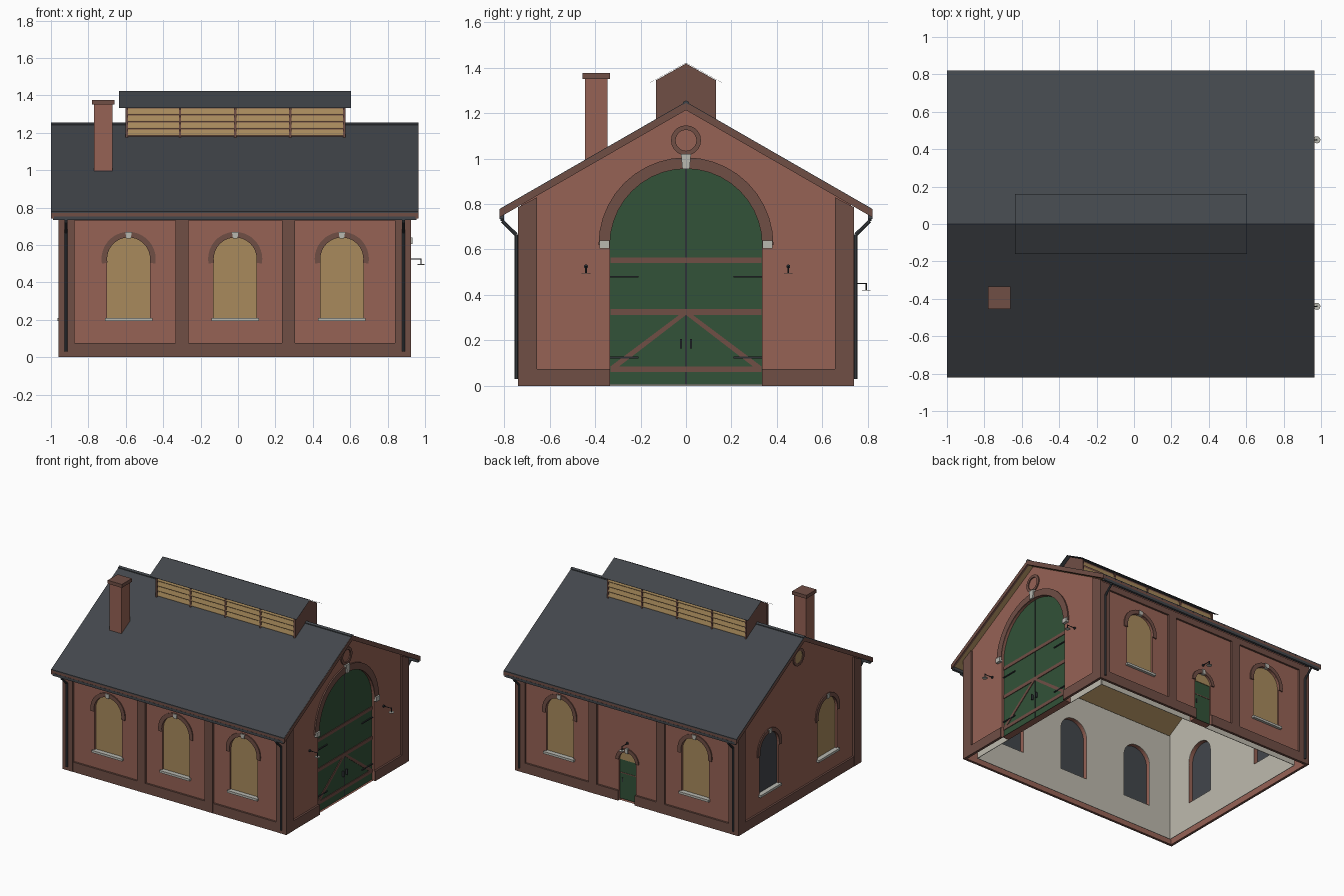
import bpy, bmesh, math
from mathutils import Vector, Matrix

if "Cube" in bpy.data.objects:
    bpy.data.objects.remove(bpy.data.objects["Cube"])


def mat(name, rgb):
    m = bpy.data.materials.new(name)
    lin = [((c / 255 + 0.055) / 1.055) ** 2.4 for c in rgb]
    m.diffuse_color = (*lin, 1)
    m.use_nodes = True
    m.node_tree.nodes["Principled BSDF"].inputs["Base Color"].default_value = m.diffuse_color
    return m


BRICK = mat("brick", (150, 98, 85))
DARK = mat("dark_brick", (112, 78, 69))
SLATE = mat("slate", (66, 70, 75))
TAN = mat("tan_wood", (168, 138, 92))
GREEN = mat("green_paint", (50, 82, 56))
STONE = mat("pale_stone", (184, 184, 176))
PLASTER = mat("plaster", (190, 186, 174))
IRON = mat("iron", (46, 50, 54))


def finish(name, bm, m):
    bmesh.ops.recalc_face_normals(bm, faces=bm.faces)
    me = bpy.data.meshes.new(name)
    bm.to_mesh(me)
    bm.free()
    me.materials.append(m)
    ob = bpy.data.objects.new(name, me)
    bpy.context.collection.objects.link(ob)
    return ob


def prism(name, pts, axis, a, b, m, caps=True):
    """Extrude a (u, z) outline along x or y from a to b."""
    bm = bmesh.new()
    place = (lambda u, z, d: (d, u, z)) if axis == 'x' else (lambda u, z, d: (u, d, z))
    f = bm.faces.new([bm.verts.new(place(u, z, a)) for u, z in pts])
    r = bmesh.ops.extrude_face_region(bm, geom=[f])
    vs = [v for v in r['geom'] if isinstance(v, bmesh.types.BMVert)]
    bmesh.ops.translate(bm, verts=vs, vec=Vector(place(0, 0, b - a)))
    if not caps:
        ends = [f for f in bm.faces if len(f.verts) == len(pts)]
        bmesh.ops.delete(bm, geom=ends, context='FACES_ONLY')
    return finish(name, bm, m)


def rect(u0, u1, z0, z1):
    return [(u0, z0), (u1, z0), (u1, z1), (u0, z1)]


def rod(name, a, b, r, m, sides=10):
    a, b = Vector(a), Vector(b)
    d = b - a
    bm = bmesh.new()
    rot = d.to_track_quat('Z', 'Y').to_matrix().to_4x4()
    bmesh.ops.create_cone(bm, cap_ends=True, segments=sides, radius1=r, radius2=r,
                          depth=d.length, matrix=Matrix.Translation((a + b) / 2) @ rot)
    return finish(name, bm, m)


def arc(c, z, r, a0=0, a1=180, n=20):
    return [(c + r * math.cos(math.radians(a0 + (a1 - a0) * i / n)),
             z + r * math.sin(math.radians(a0 + (a1 - a0) * i / n))) for i in range(n + 1)]


def arch(c, hw, z0, spring):
    return [(c - hw, z0), (c + hw, z0)] + arc(c, spring, hw)


def band(c, z, r0, r1, a0=0, a1=180):
    return arc(c, z, r1, a0, a1) + arc(c, z, r0, a0, a1)[::-1]


def chevron(hw, top, slope, t):
    e = top - slope * hw
    return [(-hw, e), (0, top), (hw, e), (hw, e - t), (0, top - t), (-hw, e - t)]


def gable(w):
    return [(-w, 0), (w, 0), (w, 1.22 - 0.575 * w), (0, 1.22), (-w, 1.22 - 0.575 * w)]


# wall sides: axis, panel plane, outward sign
SIDES = {'front': ('y', -0.725, -1), 'back': ('y', 0.725, 1),
         'right': ('x', 0.91, 1), 'left': ('x', -0.945, -1)}


def on(side, name, pts, d0, d1, m, caps=True):
    axis, p, s = SIDES[side]
    return prism(side + "_" + name, pts, axis, p + s * d0, p + s * d1, m, caps)


def cut(ob, cutters):
    for c in cutters:
        mod = ob.modifiers.new("opening", 'BOOLEAN')
        mod.operation, mod.solver, mod.object = 'DIFFERENCE', 'EXACT', c
    dg = bpy.context.evaluated_depsgraph_get()
    ob.data = bpy.data.meshes.new_from_object(ob.evaluated_get(dg))
    ob.modifiers.clear()


# openings per side
BAYS = (-0.585, -0.015, 0.555)
WIN = [(s, c) for s, cs in (('front', BAYS), ('back', BAYS[::2]), ('left', (-0.35, 0.35))) for c in cs]
openings = {s: [arch(c, 0.115, 0.2, 0.525) for t, c in WIN if t == s] for s in SIDES}
openings['back'].append(arch(-0.015, 0.07, -0.05, 0.31))
openings['right'].append(arch(0, 0.335, -0.05, 0.62))

# hollow walls: brick skin outside, plaster skin inside, brick reveals between
for s in SIDES:
    if s in ('front', 'back'):
        outer, inner = rect(-0.945, 0.91, 0, 0.79), rect(-0.887, 0.852, 0, 0.822)
    else:
        outer, inner = gable(0.725), gable(0.667)
    wall = on(s, "brick_wall", outer, -0.005, 0, BRICK)
    lining = on(s, "wall_lining", inner, -0.058, -0.054, PLASTER)
    cutters = [on(s, "cutter", o, -0.3, 0.1, BRICK) for o in openings[s]]
    cut(wall, cutters)
    cut(lining, cutters)
    for c in cutters:
        bpy.data.objects.remove(c)
    for o in openings[s]:
        on(s, "reveal", [(u, max(z, 0.002)) for u, z in o], -0.0575, -0.002, BRICK, caps=False)

# windows
for s, c in WIN:
    pane = SLATE if (s, c) == ('left', 0.35) else TAN
    on(s, "window_panel", arch(c, 0.115, 0.2, 0.525), -0.02, -0.015, pane)
    on(s, "window_glass", arch(c, 0.115, 0.2, 0.525), -0.025, -0.02, SLATE)
    on(s, "window_arch", band(c, 0.525, 0.115, 0.145, -10, 190), -0.003, 0.008, DARK)
    on(s, "window_keystone", [(c - 0.012, 0.635), (c + 0.012, 0.635), (c + 0.017, 0.668), (c - 0.017, 0.668)],
       -0.01, 0.014, STONE)
    on(s, "window_sill", rect(c - 0.127, c + 0.127, 0.193, 0.21), -0.015, 0.02, STONE)

# pilasters, plinths and top bands
for s in ('front', 'back'):
    for u0, u1 in ((-0.96, -0.875), (-0.335, -0.265), (0.235, 0.305), (0.84, 0.925)):
        on(s, "pilaster", rect(u0, u1, 0, 0.77), -0.002, 0.015, DARK)
    on(s, "top_band", rect(-0.945, 0.91, 0.73, 0.775), -0.002, 0.014, DARK)
for s, spans in (('front', [(-0.95, 0.915)]), ('back', [(-0.95, -0.085), (0.055, 0.915)]),
                 ('left', [(-0.73, 0.73)]), ('right', [(-0.73, -0.335), (0.335, 0.73)])):
    for u0, u1 in spans:
        on(s, "plinth", rect(u0, u1, 0, 0.075), -0.002, 0.014, DARK)
for s in ('left', 'right'):
    for k in (-1, 1):
        on(s, "corner_pilaster", [(k * 0.74, 0), (k * 0.655, 0), (k * 0.655, 0.83), (k * 0.74, 0.785)],
           -0.002, 0.015, DARK)
    on(s, "gable_ring", band(0, 1.08, 0.046, 0.066, 0, 360), -0.003, 0.008, DARK)
on('left', "gable_vent", arc(0, 1.08, 0.046, 0, 342, 19), -0.003, 0.003, TAN)

# large gable door
on('right', "door_leaves", arch(0, 0.335, 0.005, 0.62), -0.03, -0.015, GREEN)
on('right', "door_arch", band(0, 0.62, 0.335, 0.385), -0.003, 0.01, DARK)
on('right', "door_keystone", [(-0.016, 0.955), (0.016, 0.955), (0.022, 1.02), (-0.022, 1.02)], -0.01, 0.02, STONE)
on('right', "door_seam", rect(-0.004, 0.004, 0.005, 0.955), -0.02, -0.012, IRON)
for z0, z1 in ((0.54, 0.565), (0.312, 0.338), (0.06, 0.085)):
    on('right', "door_rail", rect(-0.333, 0.333, z0, z1), -0.018, -0.01, DARK)
for k in (-1, 1):
    on('right', "door_brace", [(0, 0.312), (k * 0.03, 0.312), (k * 0.333, 0.085), (k * 0.295, 0.085)],
       -0.018, -0.0105, DARK)
    on('right', "door_springer", rect(*sorted((k * 0.337, k * 0.38)), 0.605, 0.64), -0.01, 0.022, STONE)
    on('right', "door_handle", rect(k * 0.022 - 0.004, k * 0.022 + 0.004, 0.165, 0.205), -0.018, 0.0, IRON)
    for z in (0.125, 0.48):
        on('right', "door_hinge", rect(*sorted((k * 0.21, k * 0.335)), z - 0.004, z + 0.004), -0.018, -0.008, IRON)

# small back door
c = -0.015
on('back', "small_door", rect(c - 0.07, c + 0.07, 0.01, 0.31), -0.03, -0.012, GREEN)
on('back', "small_door_rail", rect(c - 0.07, c + 0.07, 0.205, 0.212), -0.018, -0.01, DARK)
on('back', "door_transom", arc(c, 0.31, 0.07), -0.03, -0.008, TAN)
on('back', "small_door_arch", band(c, 0.31, 0.07, 0.097), -0.003, 0.008, DARK)
on('back', "small_door_keystone", rect(c - 0.011, c + 0.011, 0.375, 0.412), -0.01, 0.014, STONE)
on('back', "small_door_handle", rect(c + 0.045, c + 0.053, 0.14, 0.17), -0.02, -0.007, IRON)

# wall lamps with flat shades
for p, d in (((0.91, -0.44, 0.525), (1, 0, 0)), ((0.91, 0.45, 0.525), (1, 0, 0)), ((-0.015, 0.725, 0.45), (0, 1, 0))):
    p, d, drop = Vector(p), Vector(d), Vector((0, 0, -0.028))
    tip = p + d * 0.068
    rod("lamp_plate", p, p + d * 0.008, 0.009, IRON)
    rod("lamp_arm", p, tip, 0.003, IRON, 6)
    rod("lamp_stem", tip + Vector((0, 0, 0.003)), tip + drop, 0.004, IRON, 6)
    rod("lamp_shade", tip + drop, tip + drop * 1.12, 0.019, STONE, 12)

# main roof
prism("roof_slates", chevron(0.82, 1.25, 0.575, 0.008), 'x', -1.0, 0.962, SLATE)
prism("roof_boards", chevron(0.81, 1.242, 0.575, 0.026), 'x', -0.985, 0.95, TAN)
for a, b in ((-1.0, -0.984), (0.949, 0.965)):
    prism("barge_board", chevron(0.82, 1.247, 0.575, 0.034), 'x', a, b, DARK)
prism("ridge_cap", chevron(0.014, 1.256, 0.575, 0.012), 'x', -1.0, 0.965, SLATE)
for k in (-1, 1):
    prism("fascia", rect(*sorted((k * 0.803, k * 0.819)), 0.753, 0.772), 'x', -0.985, 0.95, DARK)
    prism("gutter", rect(*sorted((k * 0.8, k * 0.82)), 0.733, 0.753), 'x', -0.99, 0.955, SLATE)
    for x in (-0.92, 0.885):
        pts = [(x, k * 0.809, 0.735), (x, k * 0.809, 0.725), (x, k * 0.747, 0.665), (x, k * 0.747, 0.03)]
        for a, b in zip(pts, pts[1:]):
            rod("downpipe", a, b, 0.008, SLATE)

# chimney
prism("chimney_stack", rect(-0.445, -0.345, 0.95, 1.352), 'x', -0.77, -0.67, BRICK)
prism("chimney_cap", rect(-0.455, -0.335, 1.35, 1.376), 'x', -0.78, -0.66, DARK)

# ridge vent with louvres
prism("vent_body", [(-0.12, 1.15), (-0.12, 1.343), (0, 1.413), (0.12, 1.343), (0.12, 1.15), (0, 1.22)],
      'x', -0.59, 0.565, DARK)
for x in (-0.6, 0.565):
    prism("vent_end", [(-0.132, 1.15), (-0.132, 1.344), (0, 1.418), (0.132, 1.344), (0.132, 1.15), (0, 1.22)],
          'x', x, x + 0.01, DARK)
prism("vent_roof", chevron(0.16, 1.422, 0.555, 0.001), 'x', -0.635, 0.605, SLATE)
for k in (-1, 1):
    for i in range(4):
        z = 1.184 + i * 0.038
        prism("louvre", [(k * 0.118, z + 0.032), (k * 0.13, z), (k * 0.13, z + 0.006), (k * 0.122, z + 0.032)],
              'x', -0.59, 0.565, TAN)
    for x in (-0.595, -0.31, -0.015, 0.28, 0.568):
        prism("louvre_post", rect(*sorted((k * 0.115, k * 0.133)), 1.165, 1.34), 'x', x - 0.006, x + 0.006, DARK)
